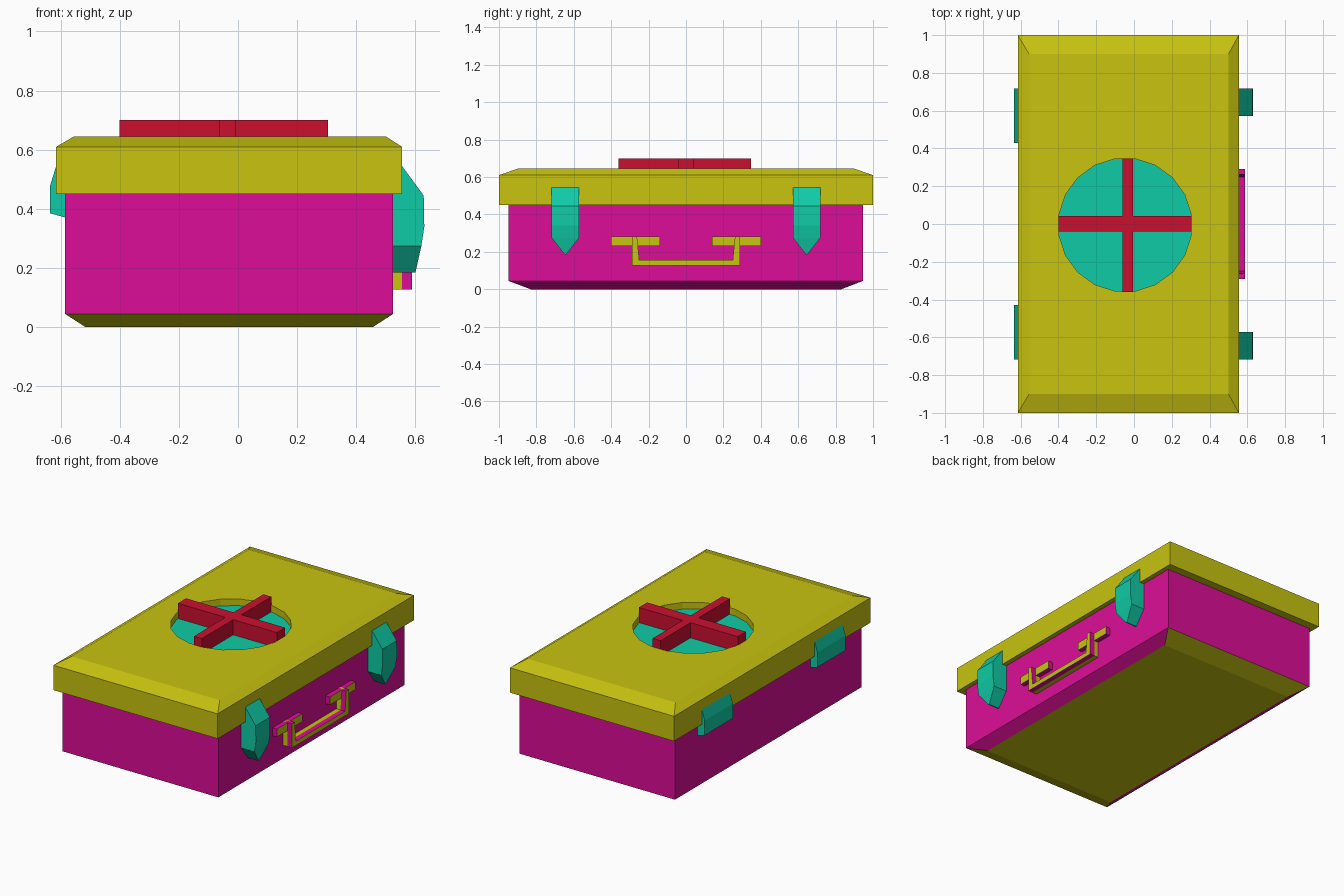
import bpy, bmesh, math
from mathutils import Vector

if "Cube" in bpy.data.objects:
    bpy.data.objects.remove(bpy.data.objects["Cube"])


def material(name, rgb):
    m = bpy.data.materials.new(name)
    m.diffuse_color = (*rgb, 1)
    m.use_nodes = True
    m.node_tree.nodes["Principled BSDF"].inputs["Base Color"].default_value = m.diffuse_color
    return m


YELLOW = material("yellow", (0.58, 0.55, 0.005))
PINK = material("magenta", (0.72, 0.004, 0.31))
TEAL = material("teal", (0.005, 0.60, 0.38))
RED = material("red", (0.60, 0.005, 0.03))


def finish(name, bm, *mats, second=None):
    """Make an object; faces for which second(face) is true get mats[1]."""
    bmesh.ops.recalc_face_normals(bm, faces=bm.faces)
    bm.normal_update()
    if second:
        for f in bm.faces:
            f.material_index = int(second(f))
    me = bpy.data.meshes.new(name)
    bm.to_mesh(me)
    bm.free()
    ob = bpy.data.objects.new(name, me)
    bpy.context.collection.objects.link(ob)
    for m in mats:
        me.materials.append(m)
    return ob


def loft(rects):
    """Stack of rectangles (x0, x1, y0, y1, z) joined into a closed solid."""
    bm = bmesh.new()
    rings = [[bm.verts.new((x, y, z)) for x, y in
              ((x0, y0), (x1, y0), (x1, y1), (x0, y1))]
             for x0, x1, y0, y1, z in rects]
    bm.faces.new(rings[0])
    bm.faces.new(rings[-1])
    for a, b in zip(rings, rings[1:]):
        for i in range(4):
            j = (i + 1) % 4
            bm.faces.new((a[i], a[j], b[j], b[i]))
    return bm


def extrude(pts, place, offset):
    """Extrude a flat outline: place maps 2D to 3D, offset is the depth."""
    bm = bmesh.new()
    f = bm.faces.new([bm.verts.new(place(a, b)) for a, b in pts])
    r = bmesh.ops.extrude_face_region(bm, geom=[f])
    bmesh.ops.translate(bm, vec=Vector(offset),
                        verts=[v for v in r["geom"] if isinstance(v, bmesh.types.BMVert)])
    return bm


# Case body with chamfered base and yellow underside
finish("case_body", loft([(-0.515, 0.455, -0.83, 0.83, 0),
                          (-0.585, 0.525, -0.95, 0.947, 0.045),
                          (-0.585, 0.525, -0.95, 0.947, 0.45)]),
       PINK, YELLOW, second=lambda f: f.normal.z < -0.9)

# Lid with bevelled top
lid = finish("lid", loft([(-0.615, 0.555, -1, 1, 0.45),
                          (-0.615, 0.555, -1, 1, 0.61),
                          (-0.555, 0.50, -0.9, 0.9, 0.645)]), YELLOW)

# Round recess cut into the lid, with a teal floor
CX, CY, R, N = -0.047, -0.005, 0.354, 20
circle = [(CX + R * math.cos(2 * math.pi * (i + 0.5) / N),
           CY + R * math.sin(2 * math.pi * (i + 0.5) / N)) for i in range(N)]
cutter = finish("recess_cutter", extrude(circle, lambda a, b: (a, b, 0.598), (0, 0, 0.2)), YELLOW)
cutter.hide_render = True
mod = lid.modifiers.new("recess", 'BOOLEAN')
mod.operation = 'DIFFERENCE'
mod.solver = 'EXACT'
mod.object = cutter
bpy.context.view_layer.objects.active = lid
bpy.ops.object.modifier_apply(modifier=mod.name)
bpy.data.objects.remove(cutter)
finish("badge_disc", extrude(circle, lambda a, b: (a, b, 0.59), (0, 0, 0.012)), TEAL)

# Raised cross, one twelve-sided outline
x0, x1, x2, x3 = -0.40, -0.062, -0.006, 0.305
y0, y1, y2, y3 = -0.36, -0.04, 0.043, 0.347
cross = [(x1, y0), (x2, y0), (x2, y1), (x3, y1), (x3, y2), (x2, y2),
         (x2, y3), (x1, y3), (x1, y2), (x0, y2), (x0, y1), (x1, y1)]
finish("cross", extrude(cross, lambda a, b: (a, b, 0.60), (0, 0, 0.10)), RED)

for s in (-1, 1):
    tag = "left" if s < 0 else "right"

    # Pointed front latch: (x, z, half width)
    bm = bmesh.new()
    for x, z, w in ((0.555, 0.545, 0.073), (0.628, 0.445, 0.073), (0.63, 0.34, 0.073),
                    (0.62, 0.275, 0.073), (0.60, 0.185, 0.003)):
        for k in (-1, 1):
            bm.verts.new((x, s * 0.645 + k * w, z))
            bm.verts.new((0.522, s * 0.645 + k * w, z))
    bmesh.ops.convex_hull(bm, input=bm.verts)
    finish("latch_" + tag, bm, TEAL)

    # Rear hinge
    hinge = [(-0.60, 0.545), (-0.615, 0.545), (-0.635, 0.48), (-0.635, 0.385),
             (-0.58, 0.37), (-0.58, 0.48)]
    finish("hinge_" + tag, extrude(hinge, lambda a, b: (a, s * 0.43, b), (0, s * 0.287, 0)), TEAL)

    # Handle mounting plate, yellow front and magenta edges
    plate = [(s * 0.14, 0.232), (s * 0.40, 0.232), (s * 0.40, 0.283), (s * 0.14, 0.283)]
    finish("handle_mount_" + tag,
           extrude(plate, lambda a, b: (0.52, a, b), (0.037, 0, 0)),
           PINK, YELLOW, second=lambda f: f.normal.x > 0.9)

# U-shaped carry handle: yellow backing layer and magenta-edged front layer
half = [(0.29, 0.128), (0.29, 0.283), (0.262, 0.283), (0.25, 0.157)]
u_shape = half + [(-y, z) for y, z in reversed(half)]
finish("handle_back", extrude(u_shape, lambda a, b: (0.52, a, b), (0.035, 0, 0)), YELLOW)
finish("handle_front", extrude(u_shape, lambda a, b: (0.555, a, b), (0.033, 0, 0)),
       PINK, YELLOW, second=lambda f: f.normal.x > 0.9)
